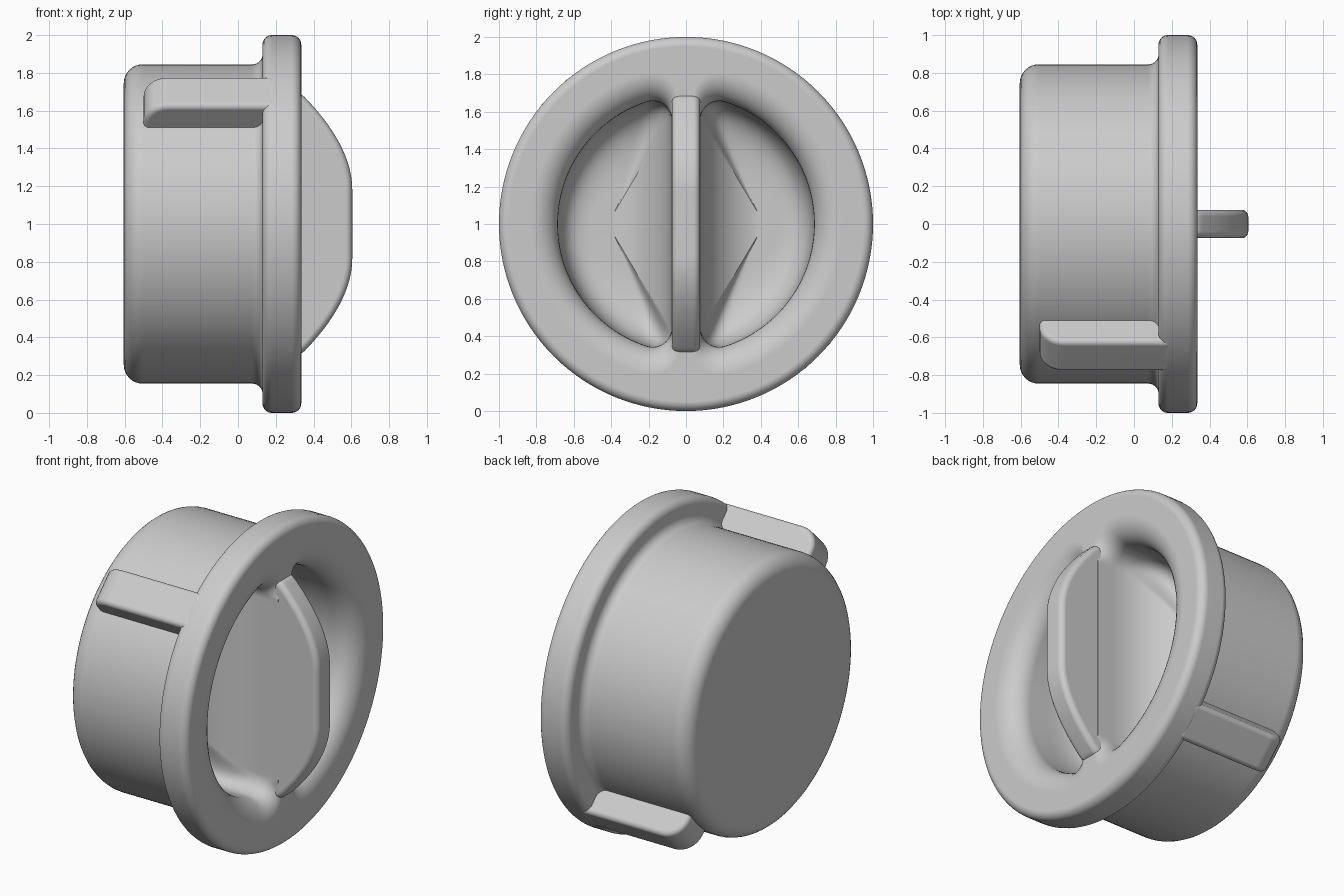
import bpy, bmesh, math
from mathutils import Matrix, Vector

if "Cube" in bpy.data.objects:
    bpy.data.objects.remove(bpy.data.objects["Cube"])

grey = bpy.data.materials.new("plain grey")
grey.use_nodes = True
COLOUR = (0.6, 0.6, 0.6, 1)
grey.diffuse_color = COLOUR
grey.node_tree.nodes["Principled BSDF"].inputs["Base Color"].default_value = COLOUR

FACE = 0.335      # front face of the flange along x
LIFT = Matrix.Translation((0, 0, 1))


def make(name, bm, matrix=LIFT):
    bmesh.ops.recalc_face_normals(bm, faces=bm.faces)
    mesh = bpy.data.meshes.new(name)
    bm.to_mesh(mesh)
    bm.free()
    mesh.transform(matrix)
    mesh.materials.append(grey)
    obj = bpy.data.objects.new(name, mesh)
    bpy.context.collection.objects.link(obj)
    return obj


def activate(obj):
    bpy.ops.object.select_all(action="DESELECT")
    obj.select_set(True)
    bpy.context.view_layer.objects.active = obj


def finish(obj, bevel=0):
    activate(obj)
    if bevel:
        mod = obj.modifiers.new("soft edges", "BEVEL")
        mod.width, mod.segments = bevel, 5
        mod.limit_method, mod.angle_limit = "ANGLE", math.radians(40)
        bpy.ops.object.modifier_apply(modifier=mod.name)
    bpy.ops.object.shade_smooth_by_angle(angle=math.radians(35))
    mod = obj.modifiers.new("flat face normals", "WEIGHTED_NORMAL")
    mod.keep_sharp = True


def arc(cx, cy, radius, start, end, steps=8):
    angles = [math.radians(start + (end - start) * i / steps) for i in range(steps + 1)]
    return [(cx + radius * math.cos(a), cy + radius * math.sin(a)) for a in angles]


def loft(rings):
    """Skin closed rings of points and cap both ends."""
    bm = bmesh.new()
    loops = [[bm.verts.new(p) for p in ring] for ring in rings]
    n = len(loops[0])
    for a, b in zip(loops, loops[1:]):
        for i in range(n):
            j = (i + 1) % n
            bm.faces.new((a[i], a[j], b[j], b[i]))
    bm.faces.new(loops[0])
    bm.faces.new(loops[-1])
    return bm


def slab(outline, half):
    """Extrude an (x, z) outline along y to both sides."""
    return loft([[(x, y, z) for x, z in outline] for y in (-half, half)])


# Body and flange, turned around the x axis
profile = (arc(-0.505, 0.745, 0.1, 180, 90) + arc(0.075, 0.9, 0.055, 270, 360)
           + arc(0.18, 0.95, 0.05, 180, 90) + arc(FACE - 0.05, 0.95, 0.05, 90, 0))
SEGMENTS = 128
turns = [2 * math.pi * i / SEGMENTS for i in range(SEGMENTS)]
body = make("cap_body", loft([[(x, r * math.cos(a), r * math.sin(a)) for a in turns]
                              for x, r in profile]))


# Half-round pocket on one side of the grip, with a rolled lip and a dished floor
def pocket(side):
    radius, corner, wall = 0.685, 0.1, 0.078
    cy = wall + corner
    cz = math.sqrt((radius - corner) ** 2 - cy ** 2)
    lean = math.degrees(math.atan2(cz, cy))
    outline = (arc(0, 0, radius, -lean, lean, 64)
               + arc(cy, cz, corner, lean, 180, 12)[1:]
               + [(wall, cz * (1 - i / 12)) for i in range(1, 24)]
               + arc(cy, -cz, corner, 180, 360 - lean, 12)[:-1])
    centre = Vector((0.42, 0))
    lip_x, floor_x, flare = 0.2, -0.2, 0.15
    data = []
    n = len(outline)
    for i in range(n):
        p = Vector(outline[i])
        d = Vector(outline[(i + 1) % n]) - Vector(outline[i - 1])
        normal = Vector((d.y, -d.x)).normalized()
        w = min(max(normal.dot(p.normalized()), 0), 1)
        data.append((p, normal, w * w * (3 - 2 * w)))
    rings = []
    # dished floor up to the wall
    for k in range(1, 17):
        t = math.pi / 2 * k / 16
        ring = []
        for p, normal, w in data:
            power = 2 / (2 + 2 * w)
            q = centre + (p - centre) * math.sin(t) ** power
            drop = max(math.cos(t), 0) ** power
            ring.append((lip_x + (floor_x - lip_x) * drop, side * q.x, q.y))
        rings.append(ring)
    # rolled lip, then straight out past the face
    for k in range(1, 10):
        t = math.pi / 2 * k / 9
        x = lip_x + (FACE - lip_x) * math.sin(t)
        spread = [p + normal * w * flare * (1 - math.cos(t)) for p, normal, w in data]
        rings.append([(x, side * q.x, q.y) for q in spread])
    rings.append([(FACE + 0.1, y, z) for x, y, z in rings[-1]])
    return make("pocket_cutter", loft(rings))


for side in (-1, 1):
    cutter = pocket(side)
    cutter.hide_render = True
    activate(body)
    cut = body.modifiers.new("pocket", "BOOLEAN")
    cut.operation, cut.solver, cut.object = "DIFFERENCE", "EXACT", cutter
    bpy.ops.object.modifier_apply(modifier=cut.name)
    bpy.data.objects.remove(cutter)
finish(body)

# Grip: a bowed fin across the middle
start, pull, end = Vector((FACE, 0.69)), Vector((0.605, 0.42)), Vector((0.605, 0.18))
bow = []
for i in range(17):
    t = i / 16
    bow.append(tuple(start * (1 - t) ** 2 + pull * 2 * t * (1 - t) + end * t * t))
half = [(0.2, 0.69)] + bow
grip = make("grip", slab(half + [(x, -z) for x, z in reversed(half)], 0.075))
finish(grip, 0.035)

# Two opposite locking lugs along the body, flush with the flange
lug_side = [(-0.5, 0.7)] + arc(-0.37, 0.868, 0.13, 180, 90) + [(0.2, 0.998), (0.2, 0.7)]
for name, angle in (("upper_lug", 45), ("lower_lug", 225)):
    lug = make(name, slab(lug_side, 0.115), LIFT @ Matrix.Rotation(math.radians(angle), 4, "X"))
    finish(lug, 0.03)
